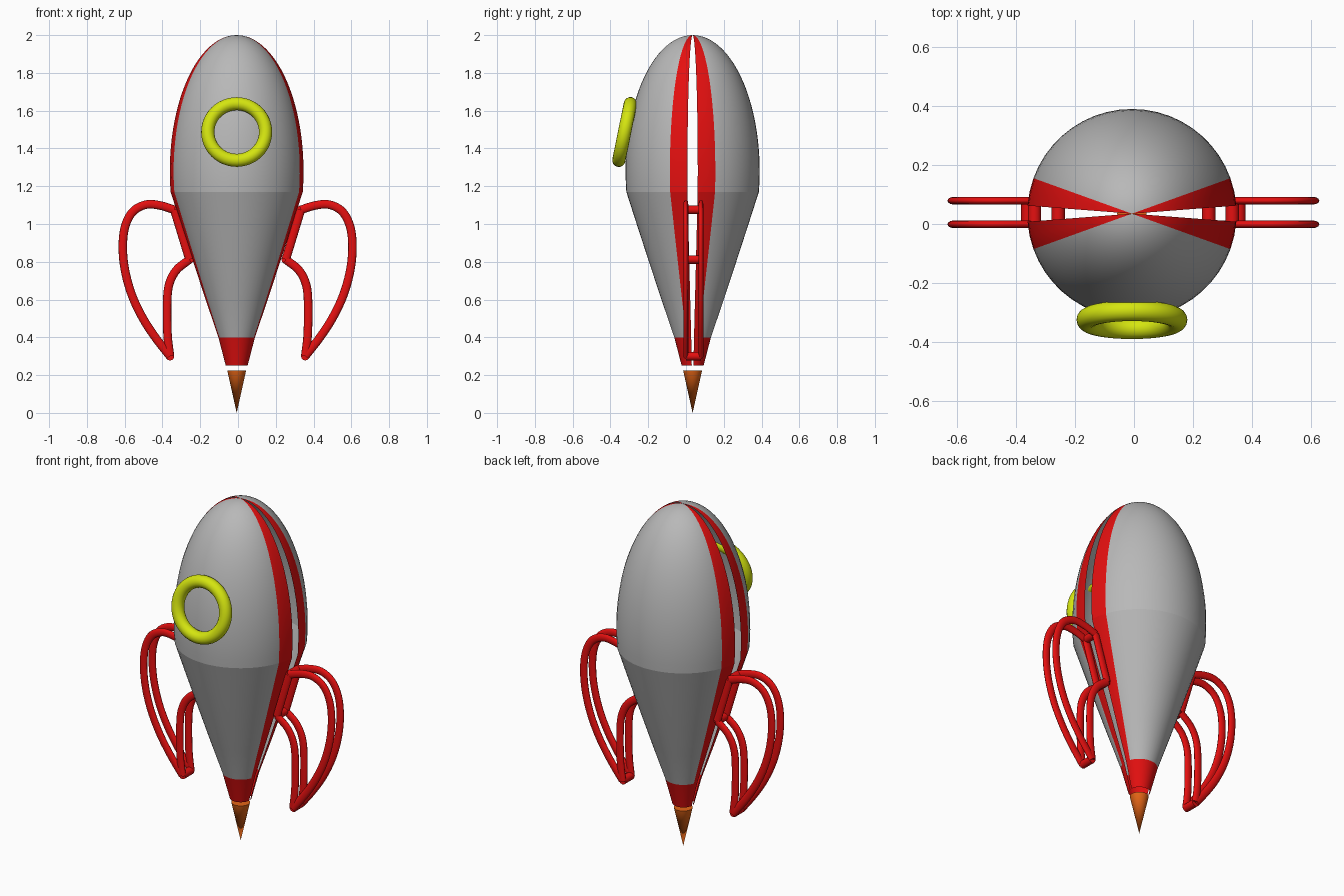
import bpy, bmesh, math
from mathutils import Vector, Matrix

if "Cube" in bpy.data.objects:
    bpy.data.objects.remove(bpy.data.objects["Cube"])

CX, CY = -0.007, 0.035          # rocket axis


def mat(name, rgb):
    m = bpy.data.materials.new(name)
    m.diffuse_color = (*rgb, 1)
    m.use_nodes = True
    m.node_tree.nodes["Principled BSDF"].inputs["Base Color"].default_value = m.diffuse_color
    return m


GREY = mat("hull grey", (0.48, 0.48, 0.48))
RED = mat("red", (0.78, 0.005, 0.005))
YELLOW = mat("yellow", (0.66, 0.78, 0.005))
ORANGE = mat("flame orange", (0.78, 0.13, 0.008))


def add(name, me, mats, angle=35):
    for m in mats:
        me.materials.append(m)
    me.shade_smooth()
    me.set_sharp_from_angle(angle=math.radians(angle))
    ob = bpy.data.objects.new(name, me)
    bpy.context.collection.objects.link(ob)
    return ob


def from_bm(name, bm, mats, angle=35):
    me = bpy.data.meshes.new(name)
    bm.to_mesh(me)
    bm.free()
    return add(name, me, mats, angle)


# Hull: thin revolved shell in two halves, with an open slot on each side
RC, RH, R = 1.28, 0.72, 0.355
T0 = math.asin((1.17 - RC) / RH)
profile = [(0.058, 0.25), (0.097, 0.40), (0.165, 0.60), (0.231, 0.80), (0.293, 0.99)]
N = 26
for i in range(N):
    t = T0 + (math.pi / 2 - T0) * i / N
    profile.append((R * math.cos(t), RC + RH * math.sin(t)))

SLOT, STRIPE = 4.4, 19.8
half = [SLOT, (SLOT + STRIPE) / 2] + [STRIPE + (180 - 2 * STRIPE) * i / 20 for i in range(21)]
half += [180 - (SLOT + STRIPE) / 2, 180 - SLOT]

bm = bmesh.new()
for turn in (0, 180):
    tip = bm.verts.new((CX, CY, 2.0))
    cols = []
    for a in half:
        c, s = math.cos(math.radians(a + turn)), math.sin(math.radians(a + turn))
        cols.append([bm.verts.new((CX + r * c, CY + r * s, z)) for r, z in profile])
    for j, (p, q) in enumerate(zip(cols, cols[1:])):
        side = j < 2 or j >= len(cols) - 3      # stripes beside the slots
        for k in range(len(p)):
            if k < len(p) - 1:
                f = bm.faces.new((p[k], q[k], q[k + 1], p[k + 1]))
            else:
                f = bm.faces.new((p[k], q[k], tip))
            f.material_index = 1 if side or k == 0 else 0   # red tail band
from_bm("hull", bm, [GREY, RED], 12)

# Porthole ring, leaning back with the hull
bm = bmesh.new()
MAJ, MIN, NU, NV = 0.153, 0.035, 48, 16
rings = []
for i in range(NU):
    a = 2 * math.pi * i / NU
    ring = []
    for j in range(NV):
        b = 2 * math.pi * j / NV
        r = MAJ + MIN * math.cos(b)
        ring.append(bm.verts.new((r * math.cos(a), MIN * math.sin(b), r * math.sin(a))))
    rings.append(ring)
for i in range(NU):
    p, q = rings[i], rings[(i + 1) % NU]
    for j in range(NV):
        k = (j + 1) % NV
        bm.faces.new((p[j], p[k], q[k], q[j]))
bmesh.ops.recalc_face_normals(bm, faces=bm.faces)
bm.transform(Matrix.Translation((CX, -0.325, 1.487)) @ Matrix.Rotation(math.radians(-11.5), 4, 'X'))
from_bm("porthole_ring", bm, [YELLOW])

# Flame cone under the tail
bm = bmesh.new()
bmesh.ops.create_cone(bm, cap_ends=True, segments=32, radius1=0.0, radius2=0.05, depth=0.225)
bmesh.ops.remove_doubles(bm, verts=bm.verts, dist=1e-5)
bm.transform(Matrix.Translation((CX, CY, 0.1125)))
from_bm("flame", bm, [ORANGE])


# Fins: tubular frames, each with two flattened loops joined by cross bars
def smooth(pts, n=5):
    """Catmull-Rom points through a short path."""
    p = [Vector(q) for q in pts]
    p = [2 * p[0] - p[1]] + p + [2 * p[-1] - p[-2]]
    out = []
    for a, b, c, d in zip(p, p[1:], p[2:], p[3:]):
        for i in range(n):
            t = i / n
            out.append(0.5 * (2 * b + (c - a) * t + (2 * a - 5 * b + 4 * c - d) * t * t
                              + (3 * b - a - 3 * c + d) * t ** 3))
    return out + [p[-2]]


TOP, TIP, LOW = (0.335, 1.075), (0.358, 0.30), (0.255, 0.812)
outer = smooth([TOP, (0.41, 1.098), (0.483, 1.103), (0.552, 1.068), (0.594, 0.992), (0.608, 0.886),
                (0.597, 0.759), (0.561, 0.627), (0.504, 0.505), (0.436, 0.40), TIP])
inner = smooth([TIP, (0.371, 0.415), (0.373, 0.59), (0.361, 0.685), (0.323, 0.757), LOW])
root = [LOW, TOP]
FLAT, GAP = 0.58, 0.04          # squash of the tubes in y, half spacing

for name, sx in (("left_fin", -1), ("right_fin", 1)):
    cu = bpy.data.curves.new(name, 'CURVE')
    cu.dimensions = '3D'
    cu.bevel_depth = 0.0225
    cu.bevel_resolution = 4
    cu.use_fill_caps = True
    paths = [[(x, y, z) for x, z in path] for path in (outer, inner, root) for y in (-GAP, GAP)]
    paths += [[(x, -GAP, z), (x, GAP, z)] for x, z in (TOP, TIP, LOW)]
    for path in paths:
        sp = cu.splines.new('POLY')
        sp.points.add(len(path) - 1)
        for pt, (x, y, z) in zip(sp.points, path):
            pt.co = (sx * x - 0.002, y / FLAT, z, 1)
    tmp = bpy.data.objects.new(name + "_path", cu)
    me = bpy.data.meshes.new_from_object(tmp)
    bpy.data.objects.remove(tmp)
    me.transform(Matrix.Translation((0, CY + 0.004, 0)) @ Matrix.Diagonal((1, FLAT, 1, 1)))
    me.materials.clear()
    add(name, me, [RED], 50)
